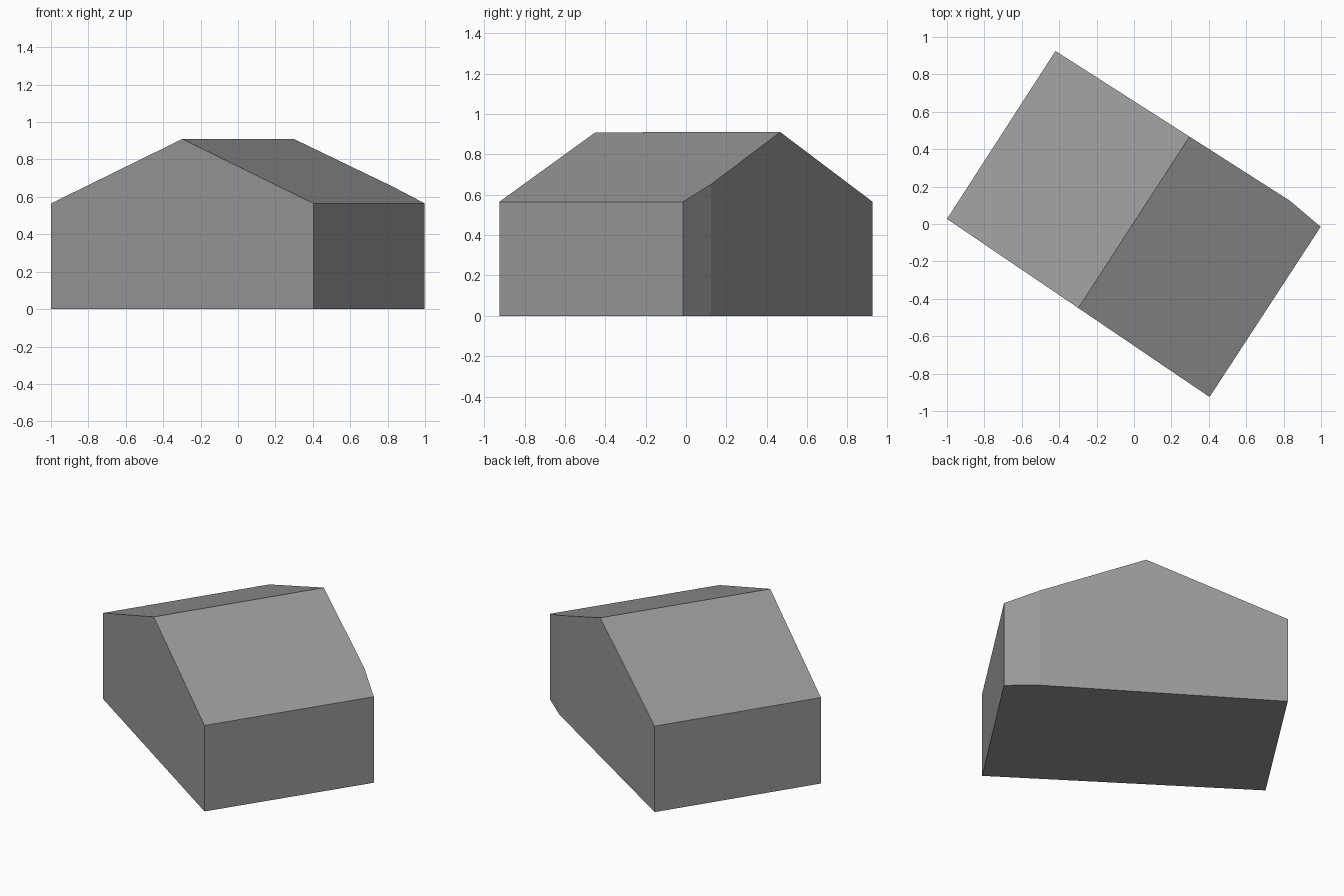
import bpy
import bmesh
from mathutils import Vector

cube = bpy.data.objects.get("Cube")
if cube:
    bpy.data.objects.remove(cube, do_unlink=True)

EAVES, RIDGE = 0.565, 0.91
LEFT_EAVES = [(0.404, -0.925), (0.998, -0.015)]
RIGHT_EAVES = [(-0.42, 0.925), (-1.0, 0.027)]
CORNER_CUT = (0.834, 0.124)
RIDGE_ENDS = [(-0.3, -0.448), (0.299, 0.466)]

# Plain grey for the whole building
grey = bpy.data.materials.new("grey")
grey.use_nodes = True
color = (0.32, 0.32, 0.32, 1)
grey.diffuse_color = color
grey.node_tree.nodes["Principled BSDF"].inputs["Base Color"].default_value = color

# Walls: the five-sided footprint raised above the ridge height
bm = bmesh.new()
footprint = LEFT_EAVES + [CORNER_CUT] + RIGHT_EAVES
base = bm.faces.new([bm.verts.new((x, y, 0)) for x, y in footprint])
top = bmesh.ops.extrude_face_region(bm, geom=[base], use_keep_orig=True)["geom"]
bmesh.ops.translate(bm, vec=(0, 0, 2 * RIDGE),
                    verts=[v for v in top if isinstance(v, bmesh.types.BMVert)])

# Roof: each slope is sliced along a plane through its eaves and the ridge
ridge_point = (Vector(RIDGE_ENDS[0]) + Vector(RIDGE_ENDS[1])) / 2
for start, end in (LEFT_EAVES, RIGHT_EAVES):
    a, b = Vector((*start, EAVES)), Vector((*end, EAVES))
    r = Vector((*ridge_point, RIDGE))
    normal = (b - a).cross(r - a).normalized()
    if normal.z < 0:
        normal.negate()
    cut = bmesh.ops.bisect_plane(bm, geom=bm.verts[:] + bm.edges[:] + bm.faces[:],
                                 plane_co=a, plane_no=normal, clear_outer=True)
    edges = [e for e in cut["geom_cut"] if isinstance(e, bmesh.types.BMEdge)]
    bmesh.ops.holes_fill(bm, edges=edges, sides=0)

bmesh.ops.recalc_face_normals(bm, faces=bm.faces[:])
mesh = bpy.data.meshes.new("house_block")
bm.to_mesh(mesh)
bm.free()
mesh.materials.append(grey)
house = bpy.data.objects.new("house_block", mesh)
bpy.context.collection.objects.link(house)
